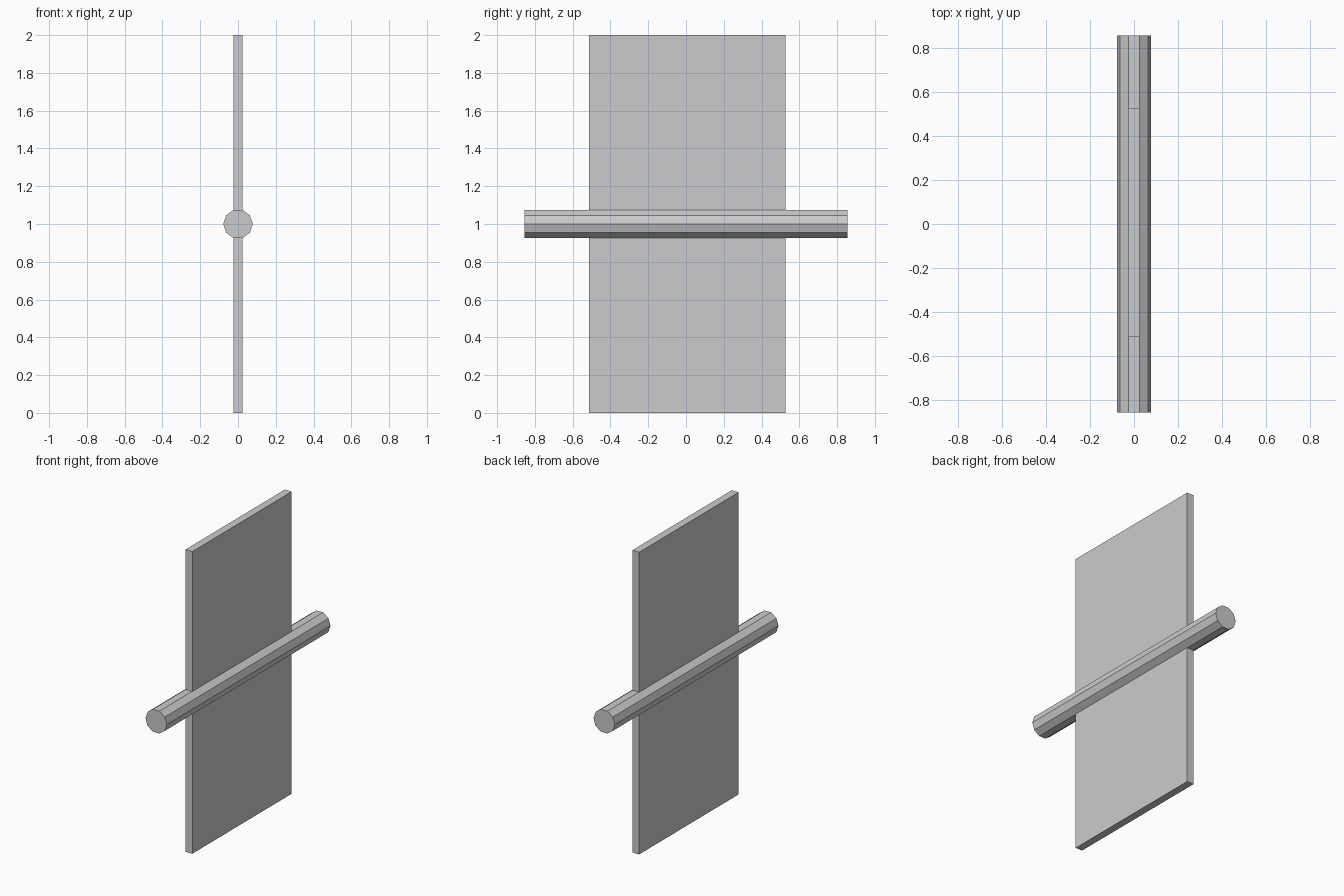
import bpy
from math import pi

if "Cube" in bpy.data.objects:
    bpy.data.objects.remove(bpy.data.objects["Cube"])

# Thin upright panel
bpy.ops.mesh.primitive_cube_add(size=1, location=(0, 0.006, 1))
panel = bpy.context.object
panel.name = "panel"
panel.scale = (0.05, 1.04, 2)

# Ten-sided rod running front to back through the middle of the panel
bpy.ops.mesh.primitive_cylinder_add(vertices=10, radius=0.078, depth=1.712,
                                    location=(0, 0, 1), rotation=(pi / 2, 0, pi))
rod = bpy.context.object
rod.name = "crossbar_rod"
# Turn the section so flat faces point up and down
for v in rod.data.vertices:
    v.co.x, v.co.y = v.co.y, -v.co.x
